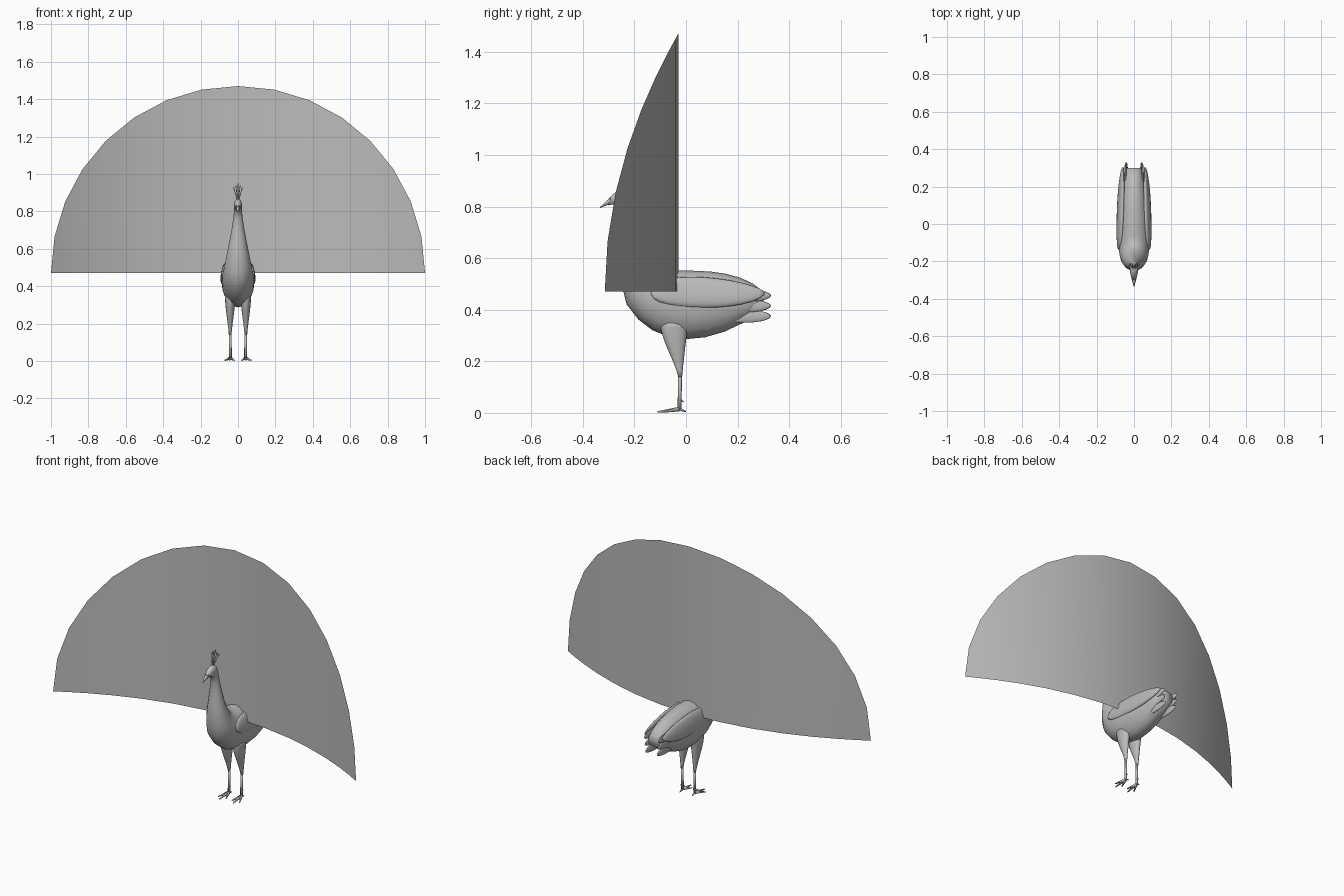
import bpy, bmesh, math
from mathutils import Matrix, Vector

cube = bpy.data.objects.get("Cube")
if cube:
    bpy.data.objects.remove(cube, do_unlink=True)

shade = (.5, .5, .5, 1)
gray = bpy.data.materials.new("plain_gray")
gray.use_nodes = True
gray.diffuse_color = shade
gray.node_tree.nodes["Principled BSDF"].inputs["Base Color"].default_value = shade


def finish(name, bm):
    """Turn a bmesh into a smooth shaded gray object."""
    bmesh.ops.recalc_face_normals(bm, faces=bm.faces)
    for face in bm.faces:
        face.smooth = True
    mesh = bpy.data.meshes.new(name)
    bm.to_mesh(mesh)
    bm.free()
    mesh.materials.append(gray)
    obj = bpy.data.objects.new(name, mesh)
    bpy.context.collection.objects.link(obj)


def bezier(controls, t):
    """Point on a cubic curve through plain numbers or vectors."""
    start, leave, arrive, end = controls
    u = 1 - t
    return start * u**3 + leave * (3 * u * u * t) + arrive * (3 * u * t * t) + end * t**3


def sections(under, upper, widths, steps=8):
    """Sample an underside curve, an upper curve and a half width curve together."""
    under = [Vector(p) for p in under]
    upper = [Vector(p) for p in upper]
    return [(bezier(under, i / steps), bezier(upper, i / steps), bezier(widths, i / steps))
            for i in range(steps + 1)]


def centred(points):
    """Lift (y, z) pairs onto the mirror plane."""
    return [(0, y, z) for y, z in points]


def loft(name, rows, sides=16):
    """Skin elliptical rings, each given by two opposite points and a half width in x."""
    bm = bmesh.new()
    rings = []
    for a, b, width in rows:
        middle, arm = (a + b) / 2, (a - b) / 2
        ring = []
        for i in range(sides):
            turn = math.tau * i / sides
            across = Vector((width * math.sin(turn), 0, 0))
            ring.append(bm.verts.new(middle + arm * math.cos(turn) + across))
        rings.append(ring)
    for ring, following in zip(rings, rings[1:]):
        for i in range(sides):
            j = (i + 1) % sides
            bm.faces.new((ring[i], ring[j], following[j], following[i]))
    bm.faces.new(rings[0])
    bm.faces.new(rings[-1])
    finish(name, bm)


def rod(name, start, end, thick, thin, axis):
    """Straight tapered rod whose rings lie in x and the given axis."""
    axis = Vector(axis)
    rows = []
    for point, radius in ((start, thick), (end, thin)):
        point = Vector(point)
        rows.append((point + axis * radius, point - axis * radius, radius))
    loft(name, rows, sides=8)


up, along = (0, 0, 1), (0, 1, 0)

# Raised tail fan: a half disc bowed forward at its sides
bm = bmesh.new()
blades, floor = 16, .47
rim, foot = [], []
for i in range(blades + 1):
    turn = math.pi * i / blades
    x = -math.cos(turn)
    y = -.03 - .285 * x * x
    rim.append(bm.verts.new((x, y, floor + math.sin(turn))))
    is_corner = i in (0, blades)
    foot.append(rim[-1] if is_corner else bm.verts.new((x, y, floor)))
for i in range(blades):
    corners = [foot[i], foot[i + 1], rim[i + 1], rim[i]]
    bm.faces.new(list(dict.fromkeys(corners)))
finish("tail_fan", bm)

# Torso, neck and head share one continuous skin
torso = sections(
    centred([(.3, .4), (.1, .25), (-.12, .24), (-.23, .42)]),
    centred([(.3, .47), (.2, .57), (0, .55), (-.1, .55)]),
    (.04, .09, .1, .077))
neck = sections(
    centred([(-.23, .42), (-.28, .57), (-.22, .7), (-.25, .8)]),
    centred([(-.1, .55), (-.16, .58), (-.18, .7), (-.2, .82)]),
    (.077, .06, .03, .02))
head = sections(
    centred([(-.25, .8), (-.27, .81), (-.28, .81), (-.3, .805)]),
    centred([(-.2, .82), (-.21, .87), (-.25, .89), (-.3, .83)]),
    (.02, .024, .022, .01))
loft("body_and_head", torso + neck[1:] + head[1:])

# Beak
rod("beak", (0, -.29, .825), (0, -.333, .797), .014, .002, up)

# Head crest: thin stems with a small tuft at each tip
for n, lean in enumerate((-2, -1, 0, 1, 2)):
    root = Vector((.002 * lean, -.24, .86))
    tip = Vector((.012 * lean, -.21, .95 - .01 * abs(lean)))
    knot = root.lerp(tip, .8)
    rod(f"crest_stem_{n + 1}", root, knot, .002, .002, along)
    rod(f"crest_tuft_{n + 1}", knot, tip, .004, .001, along)

for side, s in (("left", 1), ("right", -1)):
    # Folded wing
    loft(f"{side}_wing", sections(
        [(s * .084, -.135, .46), (s * .085, -.13, .39),
         (s * .085, .25, .39), (s * .06, .305, .46)],
        [(s * .08, -.135, .47), (s * .06, -.13, .57),
         (s * .06, .25, .52), (s * .057, .305, .47)],
        (.003, .025, .02, .003), steps=12))

    # Thigh and shank
    ankle = Vector((s * .041, -.025, .015))
    loft(f"{side}_thigh", sections(
        [(s * .042, y, z) for y, z in ((-.1, .36), (-.1, .28), (-.05, .22), (-.03, .14))],
        [(s * .042, y, z) for y, z in ((.01, .36), (0, .28), (-.01, .2), (-.015, .14))],
        (.028, .028, .012, .007)))
    rod(f"{side}_shank", (s * .041, -.023, .15), ankle, .007, .008, along)

    # Toes fan out forward, with a short toe and a spur behind
    for n, spread in enumerate((-1, 0, 1)):
        tip = Vector((s * (.045 + .025 * spread), -.11 + .025 * abs(spread), .004))
        rod(f"{side}_toe_{n + 1}", ankle, tip, .009, .003, up)
    rod(f"{side}_back_toe", ankle, ankle + Vector((0, .025, -.01)), .007, .002, up)
    rod(f"{side}_spur", ankle + Vector((0, 0, .04)), ankle + Vector((0, .017, .027)),
        .005, .002, up)

    # Tail feathers: flat upright blades stacked down the rump
    for n in range(3):
        bm = bmesh.new()
        centre = Vector((s * (.046 - .004 * n), .23, .455 - .04 * n))
        bmesh.ops.create_uvsphere(
            bm, u_segments=16, v_segments=10, radius=1,
            matrix=Matrix.LocRotScale(centre, None, Vector((.007, .1, .025))))
        finish(f"{side}_tail_feather_{n + 1}", bm)
